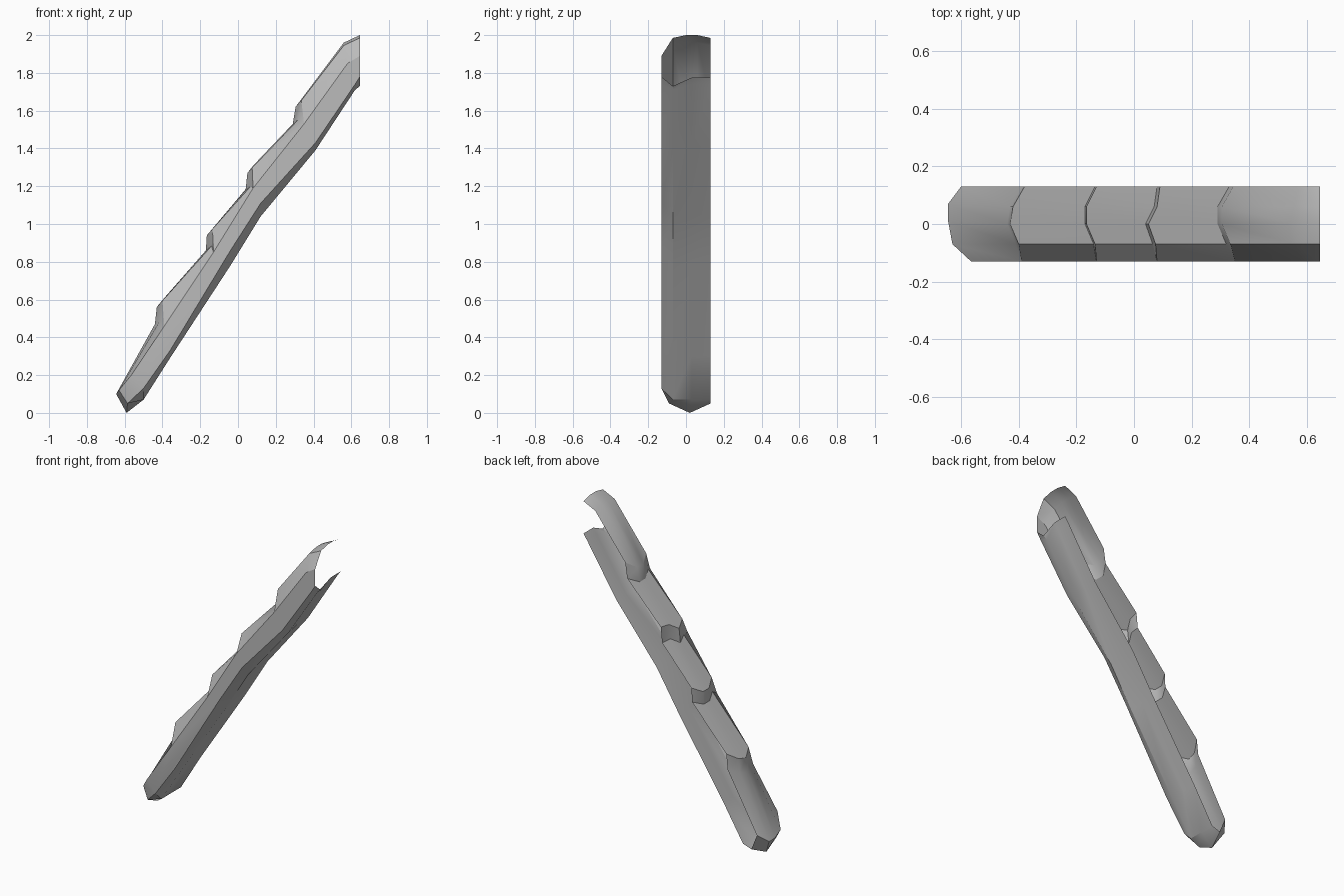
import bpy
import bmesh
from math import radians
from mathutils import Vector

default_cube = bpy.data.objects.get("Cube")
if default_cube:
    bpy.data.objects.remove(default_cube, do_unlink=True)

# One weathered grey for the whole log
grey = bpy.data.materials.new("weathered_grey")
grey.use_nodes = True
grey.diffuse_color = (0.5, 0.5, 0.5, 1)
grey.node_tree.nodes["Principled BSDF"].inputs["Base Color"].default_value = grey.diffuse_color

BACK, FRONT, BEVEL = 0.13, -0.13, -0.07
SLOPE = Vector((1, 0, 1.3))          # direction in which the log climbs

bm = bmesh.new()


def vertex(x, y, z):
    return bm.verts.new((x, y, z))


def loft(rows):
    """Bridge neighbouring rows of vertices, skipping shared corners."""
    for low, high in zip(rows, rows[1:]):
        for a, b, c, d in zip(low, low[1:], high[1:], high):
            corners = list(dict.fromkeys((a, b, c, d)))
            if len(corners) > 2:
                bm.faces.new(corners)


# Upper side: rows run from the back edge over the crown to the front crease
def crown_row(x, z, shifts, drop, crease):
    widths = (BACK, 0.06, 0.0, BEVEL)
    drops = (drop, 0, 0, drop)
    row = []
    for y, shift, lower in zip(widths, shifts, drops):
        p = Vector((x, y, z - lower)) + SLOPE * shift
        row.append(bm.verts.new(p))
    return row + [crease]


nose_top = [vertex(-0.60, BACK, 0.15), vertex(-0.645, 0.07, 0.10),
            vertex(-0.645, 0.01, 0.10), vertex(-0.63, BEVEL, 0.12),
            vertex(-0.565, FRONT, 0.20)]
crown = [nose_top]

# Each notch: foot position, lip position, crease position, chevron shifts
notches = [
    ((-0.44, 0.47), (-0.43, 0.56), (-0.39, 0.46), (0.05, 0.01, 0, 0.03)),
    ((-0.17, 0.86), (-0.165, 0.94), (-0.13, 0.85), (0.035, 0, 0, 0.03)),
    ((0.04, 1.18), (0.05, 1.27), (0.08, 1.19), (0.04, 0.03, 0, 0.025)),
    ((0.29, 1.53), (0.305, 1.62), (0.35, 1.53), (0.04, 0, 0, 0.03)),
]
for foot, lip, (cx, cz), shifts in notches:
    crease = vertex(cx, FRONT, cz)
    crown.append(crown_row(*foot, shifts, 0.015, crease))
    crown.append(crown_row(*lip, shifts, 0.005, crease))

level = (0, 0, 0, 0)
crown.append(crown_row(0.56, 1.96, level, 0.015, vertex(0.58, FRONT, 1.85)))
crown.append(crown_row(0.645, 2.0, level, 0.015, vertex(0.645, FRONT, 1.89)))
loft(crown)

# Underside: rows run from the front lower crease to the back edge
nose_low = [vertex(-0.50, FRONT, 0.13), vertex(-0.585, -0.09, 0.05),
            vertex(-0.59, 0.02, 0.0), vertex(-0.56, BACK, 0.05)]
belly = [nose_low]
sections = [  # x, height of the belly edge, height of the front crease, rise
    (-0.50, 0.07, None, 0.0), (-0.36, 0.29, 0.33, 0.01),
    (-0.04, 0.78, 0.86, 0.01), (0.12, 1.04, 1.11, 0.01),
    (0.41, 1.39, 1.43, 0.02), (0.62, 1.71, 1.74, 0.03),
    (0.645, 1.73, 1.78, 0.045),
]
for x, z, crease_z, rise in sections:
    corner = nose_low[0] if crease_z is None else vertex(x, FRONT, crease_z)
    belly.append([corner, vertex(x, BEVEL, z),
                  vertex(x, 0.03, z + rise), vertex(x, BACK, z + rise)])
loft(belly)

# Flat front face between the two creases
upper = list(dict.fromkeys(row[-1] for row in crown))
lower = list(dict.fromkeys(row[0] for row in belly))
front = bm.faces.new(upper + lower[::-1])

# Blunt nose closing the low end; the back and the high end stay open
back, crown_a, crown_b, shoulder, tip = nose_top
low_front, chin, keel, low_back = nose_low
for corners in ((shoulder, tip, low_front, chin), (crown_b, shoulder, chin, keel),
                (crown_a, crown_b, keel), (back, crown_a, keel, low_back)):
    bm.faces.new(corners)

# Make every face point outward
bmesh.ops.recalc_face_normals(bm, faces=bm.faces[:])
front.normal_update()
if front.normal.y > 0:
    bmesh.ops.reverse_faces(bm, faces=bm.faces[:])

mesh = bpy.data.meshes.new("sloping_log")
bm.to_mesh(mesh)
bm.free()
mesh.materials.append(grey)
log = bpy.data.objects.new("sloping_log", mesh)
bpy.context.collection.objects.link(log)

bpy.ops.object.select_all(action="DESELECT")
log.select_set(True)
bpy.context.view_layer.objects.active = log
bpy.ops.object.shade_smooth_by_angle(angle=radians(30))
